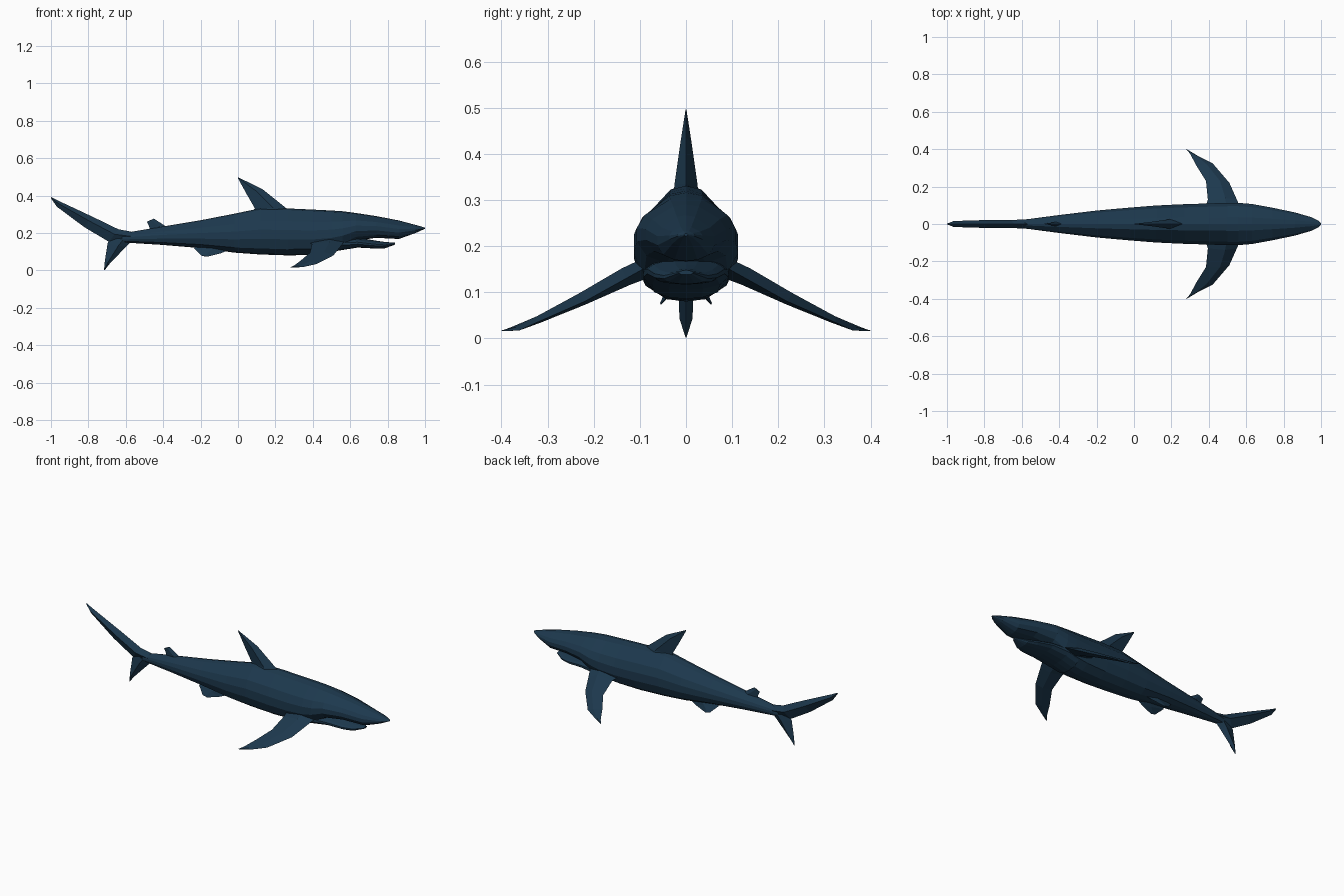
import bpy
from mathutils import Vector

skin = bpy.data.materials.new("dark_blue_skin")
skin.diffuse_color = (0.012, 0.04, 0.075, 1)


def loft(name, rings):
    """Bridge rings of equal length, cap both ends, flat shading."""
    n = len(rings[0])
    verts = [p for r in rings for p in r]
    faces = [(k * n + i, k * n + (i + 1) % n, (k + 1) * n + (i + 1) % n, (k + 1) * n + i)
             for k in range(len(rings) - 1) for i in range(n)]
    faces += [tuple(reversed(range(n))), tuple(range(len(verts) - n, len(verts)))]
    mesh = bpy.data.meshes.new(name)
    mesh.from_pydata(verts, [], faces)
    mesh.materials.append(skin)
    obj = bpy.data.objects.new(name, mesh)
    bpy.context.collection.objects.link(obj)
    # consistent outward normals
    import bmesh
    bm = bmesh.new()
    bm.from_mesh(mesh)
    bmesh.ops.recalc_face_normals(bm, faces=bm.faces)
    bm.to_mesh(mesh)
    bm.free()
    return obj


# Half cross-section: (fraction of half width, fraction of height)
HALF = [(0, 1), (.32, .965), (.84, .73), (1, .54), (1, .34), (.8, .13), (.4, .02), (0, 0)]
OUTLINE = HALF + [(-y, t) for y, t in HALF[-2:0:-1]]


def tube(name, stations):
    """Stations: x, half width, top z, bottom z."""
    return loft(name, [[(x, y * w, b + t * (top - b)) for y, t in OUTLINE]
                       for x, w, top, b in stations])


def fin(name, sections, normal=(0, 1, 0), ridge=.4):
    """Diamond-section fin. Sections: leading point, trailing point, half thickness."""
    nrm = Vector(normal).normalized()
    rings = []
    for lead, trail, h in sections:
        a, b = Vector(lead), Vector(trail)
        m = a.lerp(b, ridge)
        rings.append([a, m + nrm * h, b, m - nrm * h])
    return loft(name, rings)


def mirror_y(obj):
    obj.modifiers.new("mirror", 'MIRROR').use_axis = (False, True, False)


# Body with upper jaw and snout
tube("body", [
    (-.62, .020, .195, .150), (-.56, .027, .208, .146), (-.40, .048, .235, .136),
    (-.20, .072, .268, .119), (-.02, .088, .303, .095), (.12, .099, .332, .085),
    (.27, .106, .331, .080), (.40, .110, .325, .083), (.50, .113, .320, .098),
    (.56, .113, .316, .118), (.63, .107, .307, .160), (.74, .087, .290, .174),
    (.86, .062, .267, .168), (.95, .036, .243, .200), (.985, .018, .233, .216),
    (1.0, .004, .228, .222)])

# Lower jaw, leaving an open mouth below the snout
tube("lower_jaw", [
    (.46, .085, .190, .086), (.54, .092, .185, .106), (.64, .084, .175, .122),
    (.73, .068, .160, .117), (.785, .048, .152, .118), (.84, .015, .148, .138)])

# Dorsal fins
fin("dorsal_fin", [
    ((.28, 0, .315), (.07, 0, .305), .027),
    ((.255, 0, .335), (.09, 0, .332), .025),
    ((.13, 0, .435), (.045, 0, .410), .012),
    ((.002, 0, .497), (-.001, 0, .494), .001)])
fin("rear_dorsal_fin", [
    ((-.36, 0, .225), (-.47, 0, .205), .014),
    ((-.39, 0, .238), (-.475, 0, .235), .010),
    ((-.45, 0, .277), (-.487, 0, .260), .003)])

# Tail lobes
fin("tail_upper_lobe", [
    ((-.56, 0, .205), (-.58, 0, .147), .024),
    ((-.64, 0, .220), (-.69, 0, .153), .022),
    ((-.78, 0, .288), (-.82, 0, .230), .021),
    ((-.96, 0, .372), (-.968, 0, .340), .016),
    ((-1.0, 0, .392), (-.998, 0, .382), .002)])
fin("tail_lower_lobe", [
    ((-.57, 0, .155), (-.68, 0, .180), .020),
    ((-.60, 0, .125), (-.697, 0, .145), .018),
    ((-.685, 0, .037), (-.712, 0, .050), .014),
    ((-.713, 0, .001), (-.716, 0, .004), .001)])

# Pectoral fins, swept back and down
mirror_y(fin("pectoral_fins", [
    ((.57, .085, .155), (.38, .085, .150), .022),
    ((.55, .130, .130), (.395, .130, .140), .020),
    ((.51, .220, .080), (.385, .230, .095), .014),
    ((.42, .325, .034), (.335, .310, .052), .008),
    ((.345, .362, .017), (.30, .375, .026), .004),
    ((.282, .400, .016), (.280, .399, .017), .001)], normal=(0, .45, .9)))

# Pelvic fins
mirror_y(fin("pelvic_fins", [
    ((-.04, .028, .112), (-.22, .022, .135), .012),
    ((-.09, .040, .092), (-.235, .030, .118), .008),
    ((-.165, .055, .073), (-.195, .054, .079), .002)], normal=(0, .8, .6)))
